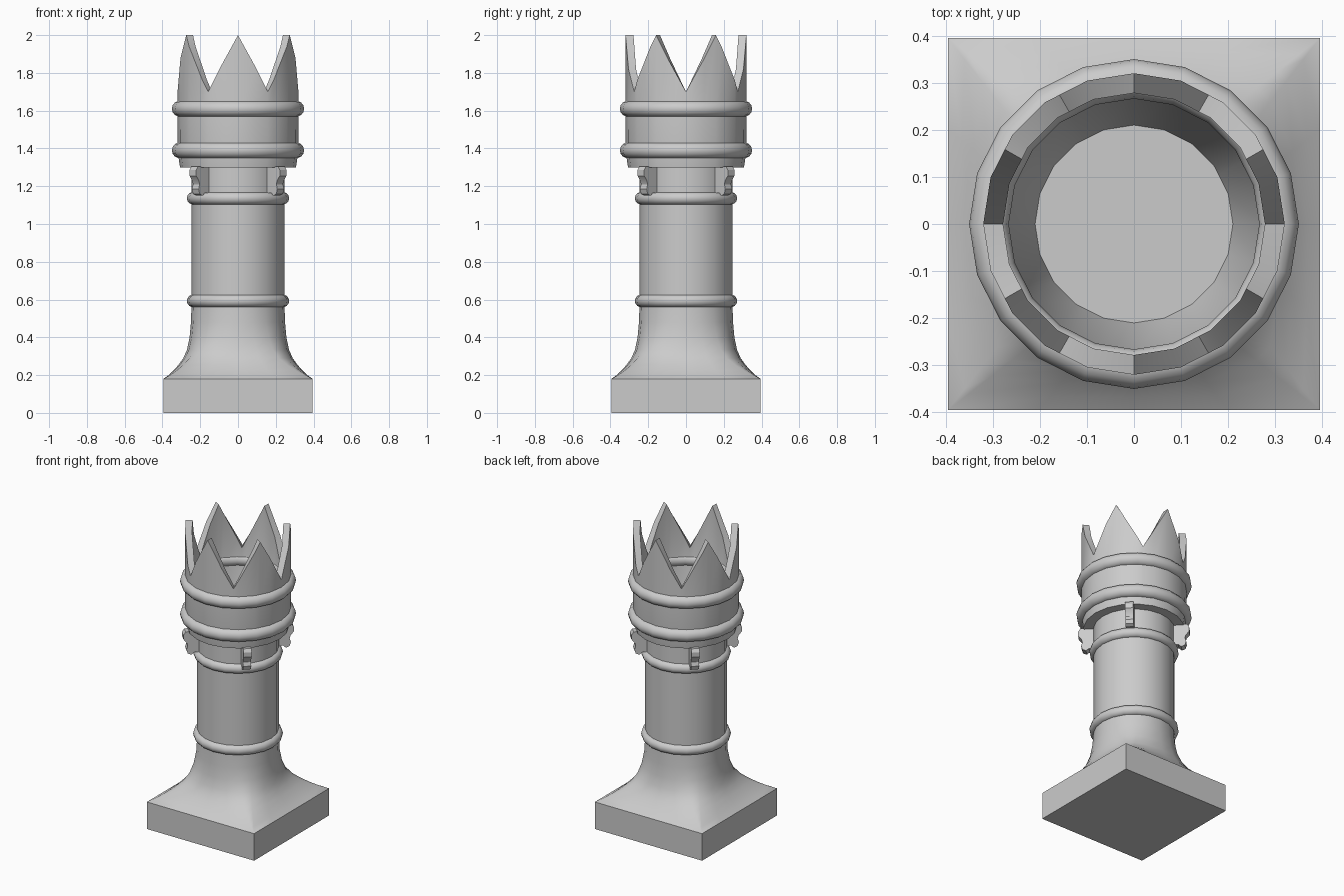
import bpy, bmesh, math

if "Cube" in bpy.data.objects:
    bpy.data.objects.remove(bpy.data.objects["Cube"])

N = 20  # sides of every round part


def finish(name, bm):
    bmesh.ops.remove_doubles(bm, verts=bm.verts, dist=1e-5)
    bmesh.ops.recalc_face_normals(bm, faces=bm.faces)
    me = bpy.data.meshes.new(name)
    bm.to_mesh(me)
    bm.free()
    ob = bpy.data.objects.new(name, me)
    bpy.context.collection.objects.link(ob)
    bpy.ops.object.select_all(action='DESELECT')
    bpy.context.view_layer.objects.active = ob
    ob.select_set(True)
    bpy.ops.object.shade_smooth_by_angle(angle=math.radians(30))
    return ob


def loft(name, rings, cap_start=True, cap_end=True):
    """Skin a list of equally long closed rings of points."""
    bm = bmesh.new()
    vs = [[bm.verts.new(p) for p in ring] for ring in rings]
    for a, b in zip(vs, vs[1:]):
        for i in range(len(a)):
            j = (i + 1) % len(a)
            bm.faces.new((a[i], a[j], b[j], b[i]))
    if cap_start:
        bm.faces.new(vs[0])
    if cap_end:
        bm.faces.new(vs[-1])
    return finish(name, bm)


def circle(r, z, n=N):
    return [(r * math.cos(2 * math.pi * i / n), r * math.sin(2 * math.pi * i / n), z) for i in range(n)]


def bead(name, z, major, minor):
    bpy.ops.mesh.primitive_torus_add(major_segments=N, minor_segments=14, major_radius=major,
                                     minor_radius=minor, location=(0, 0, z))
    bpy.context.object.name = name
    bpy.ops.object.shade_smooth_by_angle(angle=math.radians(60))


# Square plinth
H = 0.395
bm = bmesh.new()
bmesh.ops.create_cube(bm, size=1)
for v in bm.verts:
    v.co = (v.co.x * 2 * H, v.co.y * 2 * H, (v.co.z + 0.5) * 0.18)
finish("plinth", bm)


# Concave flare from square to round
def square_point(i):
    q, k = divmod(i, 5)  # quarter turn and step within it
    x, y = [(H, 0), (H, 0.2), (H, H), (H, H), (0.2, H)][k]
    for _ in range(q):
        x, y = -y, x
    return x, y


flare = []
for z, s in [(0.18, 1), (0.2, 0.82), (0.225, 0.64), (0.255, 0.46), (0.29, 0.29),
             (0.335, 0.16), (0.4, 0.07), (0.48, 0.02), (0.58, 0)]:
    ring = []
    for i, (cx, cy, _) in enumerate(circle(0.246, 0)):
        sx, sy = square_point(i)
        ring.append((cx + (sx - cx) * s, cy + (sy - cy) * s, z))
    flare.append(ring)
loft("base_flare", flare, False, False)

# Shaft and its two beads
loft("shaft", [circle(0.246, 0.56), circle(0.246, 1.31)])
bead("lower_shaft_bead", 0.593, 0.238, 0.033)
bead("upper_shaft_bead", 1.136, 0.238, 0.033)

# Head with toothed rim: six points, hollow inside
angles = sorted({18 * i for i in range(N)} | {30 * i for i in range(12)})


def rim_ring(r, z=None):
    ring = []
    for a in angles:
        rad = r * math.cos(math.radians(9)) / math.cos(math.radians(a % 18 - 9))
        tooth = 1 - abs(a % 60 - 30) / 30  # 0 in the notch, 1 at the tip
        ring.append((rad * math.cos(math.radians(a)), rad * math.sin(math.radians(a)),
                     1.7 + 0.3 * tooth if z is None else z))
    return ring


loft("crown_head", [rim_ring(0.307, 1.3), rim_ring(0.319, 1.38), rim_ring(0.32, 1.6), rim_ring(0.32),
                    rim_ring(0.278), rim_ring(0.278, 1.58), rim_ring(0.21, 1.32)])
bead("lower_head_bead", 1.39, 0.308, 0.042)
bead("upper_head_bead", 1.61, 0.308, 0.042)

# Four scrolled brackets on the diagonals
profile = [(0.23, 1.305), (0.325, 1.305), (0.338, 1.285), (0.338, 1.255), (0.318, 1.23), (0.312, 1.21),
           (0.32, 1.185), (0.312, 1.16), (0.29, 1.15), (0.272, 1.165), (0.23, 1.165)]
for k in range(4):
    a = math.radians(45 + 90 * k)
    c, s = math.cos(a), math.sin(a)
    loft(f"bracket_{k + 1}", [[(r * c - t * s, r * s + t * c, z) for r, z in profile]
                              for t in (-0.025, 0.025)])
